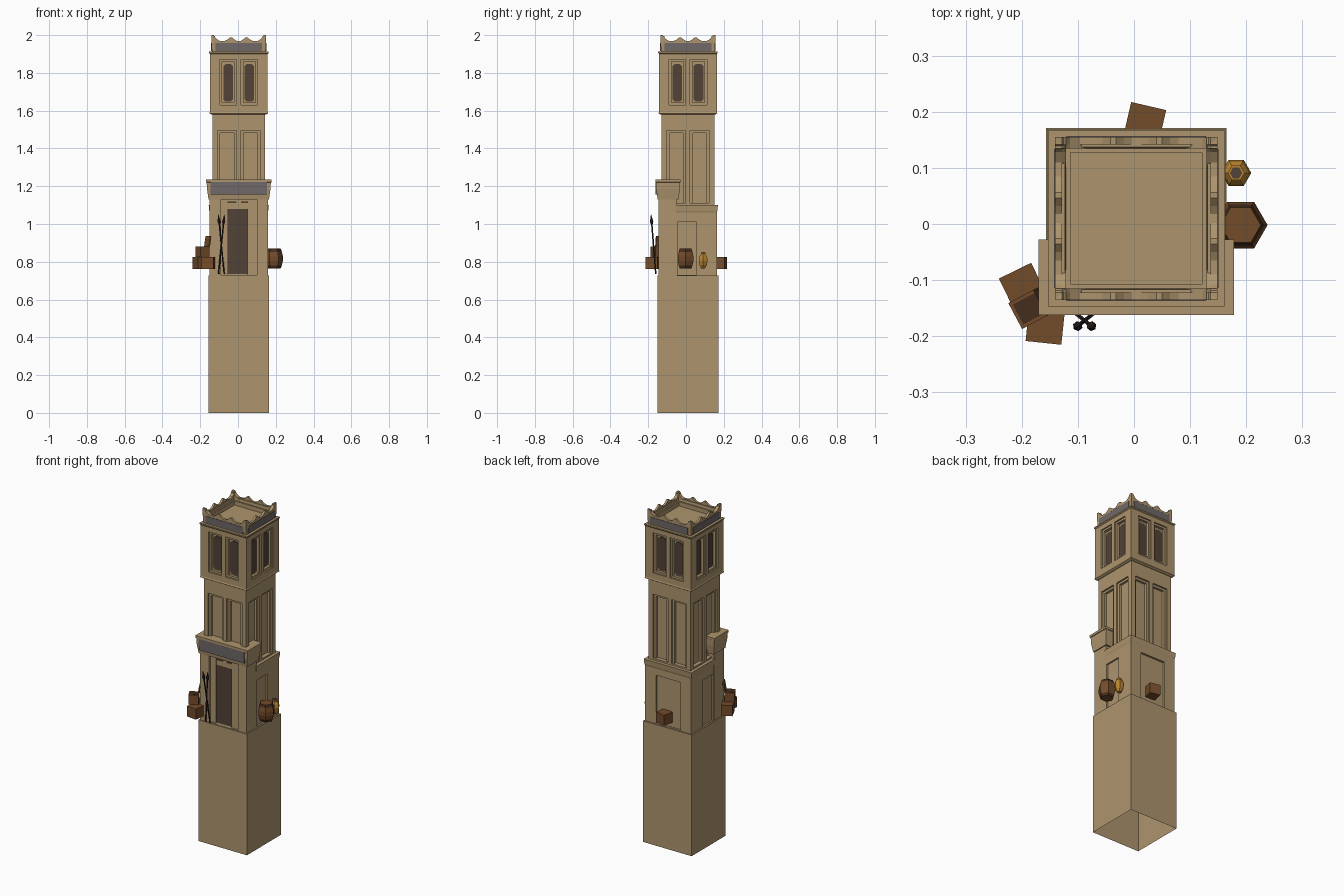
import bpy, bmesh, math
from mathutils import Matrix, Vector

if "Cube" in bpy.data.objects:
    bpy.data.objects.remove(bpy.data.objects["Cube"])

CX, CY = 0.004, 0.01          # tower axis


def material(name, r, g, b):
    m = bpy.data.materials.new(name)
    m.use_nodes = True
    m.diffuse_color = (r, g, b, 1)
    m.node_tree.nodes["Principled BSDF"].inputs["Base Color"].default_value = (r, g, b, 1)
    return m


SAND = material("sandstone", 0.42, 0.30, 0.155)
SLATE = material("grey inlay", 0.16, 0.138, 0.14)
SCREEN = material("dark lattice", 0.085, 0.055, 0.038)
WOOD = material("brown wood", 0.175, 0.072, 0.024)
HOOP = material("dark wood", 0.06, 0.026, 0.012)
CLAY = material("yellow clay", 0.5, 0.235, 0.03)
IRON = material("black iron", 0.025, 0.017, 0.014)


def finish(name, bm, *mats):
    bmesh.ops.recalc_face_normals(bm, faces=bm.faces)
    me = bpy.data.meshes.new(name)
    bm.to_mesh(me)
    bm.free()
    for m in mats:
        me.materials.append(m)
    ob = bpy.data.objects.new(name, me)
    bpy.context.scene.collection.objects.link(ob)
    return ob


def side(k):
    """Frame of one tower side: 0 front, 1 left, 2 back, 3 right."""
    return Matrix.Translation((CX, CY, 0)) @ Matrix.Rotation(k * math.pi / 2, 4, 'Z')


def add_box(bm, lo, hi, frame=Matrix()):
    lo, hi = Vector(lo), Vector(hi)
    scale = Matrix.Diagonal((*(hi - lo), 1))
    bmesh.ops.create_cube(bm, size=1, matrix=frame @ Matrix.Translation((lo + hi) / 2) @ scale)


def box(name, lo, hi, mat, frame=Matrix()):
    bm = bmesh.new()
    add_box(bm, lo, hi, frame)
    return finish(name, bm, mat)


def skin(bm, rings, bottom=True):
    rings = [[bm.verts.new(p) for p in ring] for ring in rings]
    n = len(rings[0])
    for a, b in zip(rings, rings[1:]):
        for i in range(n):
            j = (i + 1) % n
            bm.faces.new((a[i], a[j], b[j], b[i]))
    bm.faces.new(rings[-1])
    if bottom:
        bm.faces.new(rings[0][::-1])


def loft(name, levels, mat, cx=CX, cy=CY, bottom=True):
    """Rectangular rings given as (half x, half y, z)."""
    bm = bmesh.new()
    corners = ((-1, -1), (1, -1), (1, 1), (-1, 1))
    skin(bm, [[(cx + sx * hx, cy + sy * hy, z) for sx, sy in corners]
              for hx, hy, z in levels], bottom)
    return finish(name, bm, mat)


def lathe(name, profile, x, y, sides, *mats):
    bm = bmesh.new()
    turns = [i * math.tau / sides for i in range(sides)]
    skin(bm, [[(x + r * math.cos(t), y + r * math.sin(t), z) for t in turns]
              for r, z in profile])
    return finish(name, bm, *mats)


def carve(ob, panels, half, depth, sides):
    """Cut rectangular recesses (x0, x1, z0, z1) into the chosen sides."""
    bm = bmesh.new()
    for k in sides:
        for x0, x1, z0, z1 in panels:
            add_box(bm, (x0, -half - 0.05, z0), (x1, -half + depth, z1), side(k))
    cutter = finish("cutter", bm)
    cutter.hide_render = True
    mod = ob.modifiers.new("recess", 'BOOLEAN')
    mod.operation, mod.solver, mod.object = 'DIFFERENCE', 'EXACT', cutter
    graph = bpy.context.evaluated_depsgraph_get()
    me = bpy.data.meshes.new_from_object(ob.evaluated_get(graph))
    ob.modifiers.clear()
    ob.data = me
    bpy.data.objects.remove(cutter)


def pair(inner, outer, z0, z1):
    return [(-outer, -inner, z0, z1), (inner, outer, z0, z1)]


def prism(name, outline, y0, y1, mat, frame):
    bm = bmesh.new()
    skin(bm, [[frame @ Vector((x, y, z)) for x, z in outline] for y in (y0, y1)])
    return finish(name, bm, mat)


ALL = range(4)

# Plinth, open underneath
loft("plinth", [(0.161, 0.161, 0), (0.161, 0.161, 0.728)], SAND, bottom=False)

# Lower storey with blind panels
lower = loft("lower_storey", [(0.153, 0.132, 0.72), (0.153, 0.132, 1.09)], SAND, cy=CY + 0.021)
carve(lower, [(-0.056, 0.046, 0.73, 1.01)], 0.153, 0.01, [1])
carve(lower, [(-0.046, 0.056, 0.73, 1.01)], 0.153, 0.01, [3])
carve(lower, [(-0.083, 0.083, 0.73, 1.02)], 0.153, 0.012, [2])
loft("lower_cornice", [(0.153, 0.107, 1.06), (0.156, 0.11, 1.07), (0.159, 0.113, 1.1)],
     SAND, cy=0.056)

# Entrance wall and door
gate = box("entrance_wall", (-0.154, -0.155, 0.72), (0.154, -0.06, 1.14), SAND, side(0))
carve(gate, [(-0.094, 0.096, 0.73, 1.13)], 0.155, 0.01, [0])
carve(gate, [(-0.057, 0.047, 0.73, 1.118)], 0.145, 0.012, [0])
box("door", (-0.057, -0.137, 0.735), (0.047, -0.131, 1.116), SCREEN, side(0))

# Canopy over the entrance
loft("canopy", [(0.16, 0.055, 1.13), (0.168, 0.063, 1.185), (0.17, 0.064, 1.22),
                (0.174, 0.067, 1.222), (0.174, 0.067, 1.236)], SAND, cy=-0.095)
box("canopy_inlay", (-0.15, -0.172, 1.155), (0.15, -0.164, 1.222), SLATE, side(0))

# Middle shaft with stepped tall recesses
shaft = loft("shaft", [(0.14, 0.14, 1.08), (0.14, 0.14, 1.59)], SAND)
carve(shaft, pair(0.012, 0.112, 1.11, 1.495), 0.14, 0.01, ALL)
carve(shaft, pair(0.026, 0.098, 1.11, 1.482), 0.13, 0.014, ALL)

# Belfry with framed windows
belfry = loft("belfry", [(0.146, 0.146, 1.58), (0.156, 0.156, 1.586), (0.153, 0.153, 1.595),
                         (0.153, 0.153, 1.9), (0.157, 0.157, 1.905), (0.157, 0.157, 1.912)], SAND)
carve(belfry, pair(0.012, 0.1, 1.63, 1.872), 0.153, 0.008, ALL)
carve(belfry, pair(0.024, 0.088, 1.642, 1.86), 0.145, 0.016, ALL)

# Parapet with recessed roof
loft("parapet", [(0.142, 0.142, 1.908), (0.145, 0.145, 1.966), (0.127, 0.127, 1.966),
                 (0.125, 0.125, 1.95), (0.117, 0.117, 1.95), (0.117, 0.117, 1.925)], SAND)

# Wavy merlon outline, mirrored about the middle
half_wave = [(0.145, 2.0), (0.132, 1.998), (0.118, 1.98), (0.1, 1.969), (0.075, 1.969),
             (0.06, 1.976), (0.046, 1.988), (0.036, 1.988), (0.022, 1.976), (0.008, 1.968)]
wave = half_wave + [(-x, z) for x, z in reversed(half_wave)]
outline = [(-0.145, 1.96), (0.145, 1.96)] + wave

for k in ALL:
    prism("merlons", outline, -0.145, -0.132, SAND, side(k))
    box("parapet_inlay", (-0.124, -0.147, 1.916), (0.124, -0.14, 1.957), SLATE, side(k))
    for sx in (-1, 1):
        # Chamfered lattice screen
        mid, w, c = sx * 0.056, 0.026, 0.012
        shape = [(-w, 1.66), (c - w, 1.648), (w - c, 1.648), (w, 1.66),
                 (w, 1.835), (w - c, 1.847), (c - w, 1.847), (-w, 1.835)]
        prism("window_screen", [(mid + x, z) for x, z in shape], -0.133, -0.128,
              SCREEN, side(k))
        # Corner piece thickening the merlon tips
        prism("corner_merlon", [(sx * 0.145, 1.96), (sx * 0.09, 1.96), (sx * 0.1, 1.968),
                                (sx * 0.118, 1.98), (sx * 0.132, 1.994), (sx * 0.145, 1.994)],
              -0.14, -0.125, SAND, side(k))


# Crates
def placed(x, y, z, degrees):
    return Matrix.Translation((x, y, z)) @ Matrix.Rotation(math.radians(degrees), 4, 'Z')


H = 0.032
for x, y, turn in ((0.019, 0.179, -13), (-0.198, -0.112, 26), (-0.158, -0.18, -6)):
    box("crate", (-H, -H, 0), (H, H, 0.063), WOOD, placed(x, y, 0.761, turn))

# Open chest on the crates, with raised lid
chest = placed(-0.187, -0.151, 0.824, 28)
box("open_chest", (-0.028, -0.026, 0), (0.028, 0.026, 0.056), WOOD, chest)
box("chest_inside", (-0.022, -0.02, 0.05), (0.022, 0.02, 0.057), HOOP, chest)
box("chest_lid", (-0.004, -0.026, 0), (0.004, 0.026, 0.058), WOOD,
    chest @ Matrix.Translation((0.026, 0, 0.054)) @ Matrix.Rotation(0.15, 4, 'Y'))

# Barrel with dark hoops
barrel = lathe("barrel", [(0.036, 0.765), (0.042, 0.781), (0.048, 0.805), (0.048, 0.829),
                          (0.042, 0.853), (0.036, 0.869)], 0.19, -0.002, 6, WOOD, HOOP)
for f in barrel.data.polygons:
    if abs(f.normal.z) < 0.9 and abs(f.center.z - 0.817) > 0.04:
        f.material_index = 1

# Clay jar with dark mouth
lathe("jar", [(0.012, 0.765), (0.022, 0.782), (0.027, 0.807), (0.023, 0.828),
              (0.014, 0.84), (0.015, 0.85)], 0.182, 0.091, 6, CLAY)
lathe("jar_mouth", [(0.011, 0.846), (0.011, 0.852)], 0.182, 0.091, 6, SCREEN)

# Crossed spears beside the door
for s in (-1, 1):
    foot = Vector((-0.088 - s * 0.015, -0.16, 0.735))
    tip = Vector((-0.088 + s * 0.016, -0.185, 1.05))
    aim = (tip - foot).to_track_quat('Z', 'Y').to_matrix().to_4x4()
    bm = bmesh.new()
    for a, b, r0, r1 in ((0, 0.86, 0.004, 0.004), (0.82, 0.88, 0.003, 0.009),
                         (0.88, 1, 0.009, 0.001)):
        bmesh.ops.create_cone(bm, cap_ends=True, segments=6, radius1=r0, radius2=r1,
                              depth=(tip - foot).length * (b - a),
                              matrix=Matrix.Translation(foot.lerp(tip, (a + b) / 2)) @ aim)
    finish("spear", bm, IRON)
